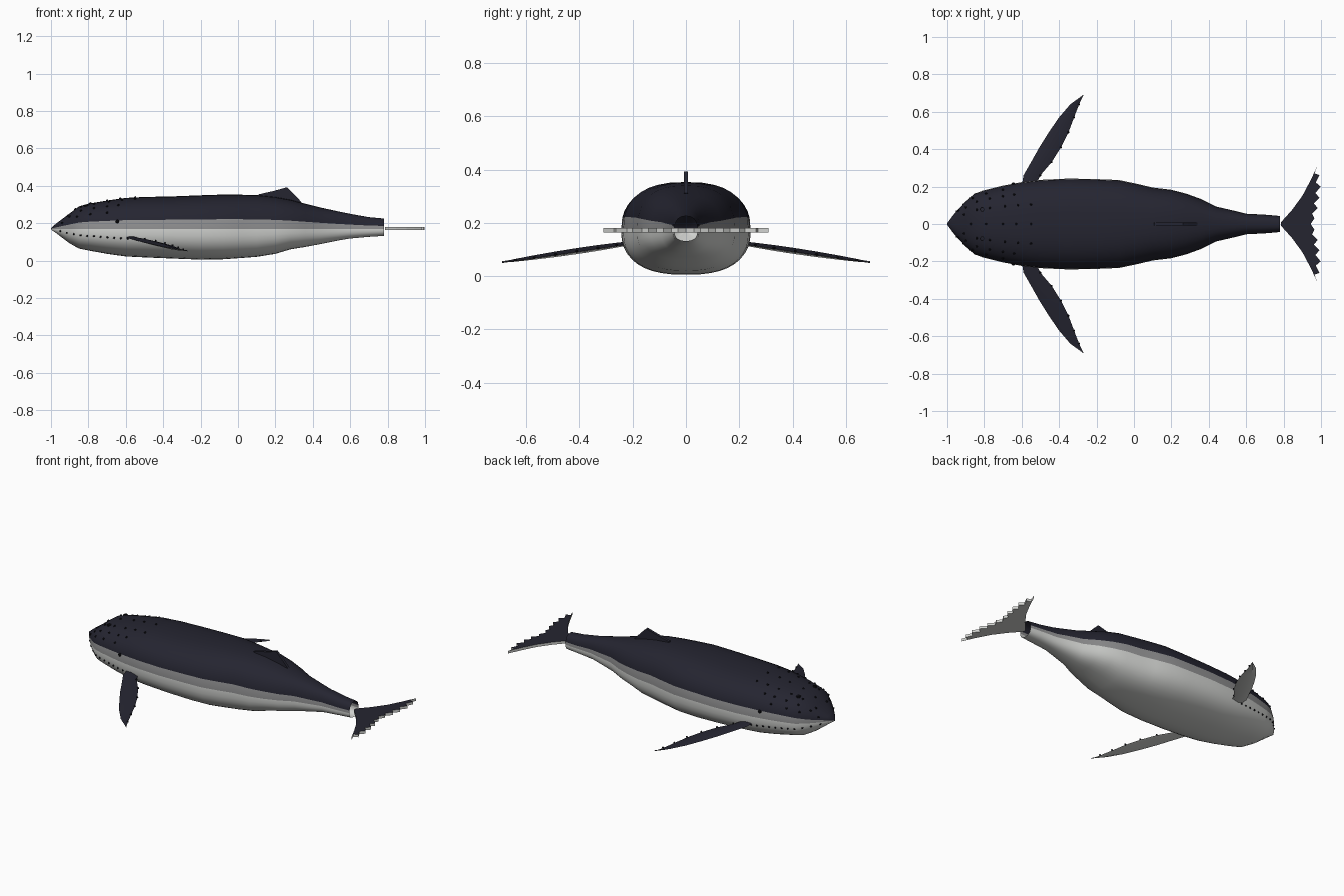
import bpy, bmesh, math
from mathutils import Vector

if "Cube" in bpy.data.objects:
    bpy.data.objects.remove(bpy.data.objects["Cube"])


def material(name, rgb):
    m = bpy.data.materials.new(name)
    m.diffuse_color = (*rgb, 1)
    m.use_nodes = True
    m.node_tree.nodes["Principled BSDF"].inputs["Base Color"].default_value = m.diffuse_color
    return m


DARK = material("dark_slate", (0.018, 0.018, 0.03))
GREY = material("mid_grey", (0.28, 0.28, 0.285))
LIGHT = material("belly_white", (0.65, 0.66, 0.64))
BLACK = material("near_black", (0.006, 0.006, 0.009))


def make(name, bm, mats, smooth=None):
    bmesh.ops.recalc_face_normals(bm, faces=bm.faces)
    me = bpy.data.meshes.new(name)
    bm.to_mesh(me)
    bm.free()
    for m in mats:
        me.materials.append(m)
    ob = bpy.data.objects.new(name, me)
    bpy.context.collection.objects.link(ob)
    if smooth:
        bpy.ops.object.select_all(action='DESELECT')
        ob.select_set(True)
        bpy.context.view_layer.objects.active = ob
        bpy.ops.object.shade_smooth_by_angle(angle=math.radians(smooth))
    return ob


# Body stations: x, half width, belly height, back height
MID = 0.17
STATIONS = [
    (-1.0, .004, .166, .174), (-.97, .045, .145, .2), (-.94, .08, .122, .222),
    (-.9, .122, .092, .252), (-.85, .163, .064, .29), (-.8, .18, .054, .304),
    (-.7, .205, .036, .321), (-.6, .224, .022, .335), (-.5, .236, .017, .34),
    (-.35, .243, .011, .343), (-.2, .24, .005, .349), (-.08, .235, .007, .353),
    (.02, .214, .014, .352), (.1, .195, .02, .35), (.2, .183, .036, .34),
    (.28, .162, .06, .325), (.36, .133, .073, .304), (.44, .093, .088, .284),
    (.54, .07, .108, .262), (.6, .055, .118, .25), (.7, .05, .127, .232),
    (.78, .043, .132, .225)]


def body_point(x, deg):
    """Skin point at x; 0 = left side, 90 = back, 180 = right side, 270 = belly."""
    for s, e in zip(STATIONS, STATIONS[1:]):
        if x <= e[0]:
            break
    t = (x - s[0]) / (e[0] - s[0])
    w, lo, hi = (s[i] + (e[i] - s[i]) * t for i in (1, 2, 3))
    c, n = math.cos(math.radians(deg)), math.sin(math.radians(deg))
    y = math.copysign(abs(c) ** 0.8, c) * w
    z = abs(n) ** 0.8 * ((hi - MID) if n > 0 else (lo - MID))
    return Vector((x, y, MID + z))


# Body: open tube with dark back, grey side band and pale belly
half = [0, 11.75, 20, 29, 38, 48, 58, 68, 79]
upper = half + [90] + [180 - a for a in reversed(half)]
lower = [180 + 180 * i / 20 for i in range(1, 20)]
angles = upper + lower
bm = bmesh.new()
rings = [[bm.verts.new(body_point(s[0], a)) for a in angles] for s in STATIONS]
last = len(upper) - 1
for r0, r1 in zip(rings, rings[1:]):
    for i in range(len(angles)):
        j = (i + 1) % len(angles)
        f = bm.faces.new((r0[i], r0[j], r1[j], r1[i]))
        f.material_index = 2 if i >= last else 1 if i in (0, last - 1) else 0
bm.faces.new(rings[0])
make("body", bm, [DARK, GREY, LIGHT], 50)


# Dorsal fin: thin upright plate
def plate(name, outline, offset, mats, rule):
    bm = bmesh.new()
    off = Vector(offset)
    a = [bm.verts.new(Vector(p) - off) for p in outline]
    b = [bm.verts.new(Vector(p) + off) for p in outline]
    bm.faces.new(a)
    bm.faces.new(b)
    for i in range(len(a)):
        j = (i + 1) % len(a)
        bm.faces.new((a[i], a[j], b[j], b[i]))
    bmesh.ops.recalc_face_normals(bm, faces=bm.faces)
    bm.normal_update()
    for f in bm.faces:
        f.material_index = rule(f)
    return make(name, bm, mats)


plate("dorsal_fin", [(.1, 0, .33), (.11, 0, .354), (.19, 0, .372), (.262, 0, .392),
                     (.285, 0, .37), (.34, 0, .312), (.32, 0, .295)],
      (0, .008, 0), [DARK], lambda f: 0)

# Tail flukes: flat plate with ragged trailing edge, dark above and pale below
side = [(.845, .075), (.9, .15), (.945, .235), (.98, .31), (.965, .27), (.992, .262),
        (.972, .222), (.998, .2), (.97, .165), (.992, .14), (.962, .11), (.982, .085),
        (.952, .055), (.965, .03)]
outline = [(.785, .008)] + side + [(.945, 0)]
outline += [(x, -y) for x, y in reversed(side)] + [(.785, -.008)]
plate("tail_flukes", [(x, y, .172) for x, y in outline], (0, 0, .008),
      [DARK, LIGHT], lambda f: 0 if f.normal.z > .5 else 1)


def add_ball(bm, p, r):
    q = bmesh.ops.create_icosphere(bm, subdivisions=1, radius=r)
    bmesh.ops.translate(bm, verts=q["verts"], vec=p)


# Flippers: lens section, front edge x, rear edge x, distance from centre
FLIPPER = [(-.6, -.53, .2), (-.59, -.5, .26), (-.55, -.44, .33), (-.505, -.39, .41),
           (-.455, -.35, .49), (-.4, -.32, .57), (-.34, -.293, .64), (-.272, -.268, .69)]


def flipper_z(y):
    return .122 - .07 * (y - .22) / .47


knobs = bmesh.new()
for name, sgn in (("left_flipper", 1), ("right_flipper", -1)):
    bm = bmesh.new()
    rows = []
    for a, b, y in FLIPPER:
        z, t = flipper_z(y), (b - a) * .09 + .001
        m = a + (b - a) * .45
        rows.append([bm.verts.new((px, y * sgn, pz)) for px, pz in
                     ((a, z + .004), (m, z + t), (b, z - .003), (m, z - t))])
    for r0, r1 in zip(rows, rows[1:]):
        for i in range(4):
            j = (i + 1) % 4
            f = bm.faces.new((r0[i], r0[j], r1[j], r1[i]))
            f.material_index = 0 if i < 2 else 1
    bm.faces.new(rows[0])
    bm.faces.new(rows[-1])
    make(name, bm, [DARK, LIGHT], 30)
    for a, b, y in FLIPPER[1:-1]:
        add_ball(knobs, (b, y * sgn, flipper_z(y)), .006)
make("flipper_knobs", knobs, [BLACK])

# Head knobs in rows, and a line of small knobs along each jaw
head, jaw, eyes = bmesh.new(), bmesh.new(), bmesh.new()
for x in (-.87, -.79, -.7, -.63, -.55):
    add_ball(head, body_point(x, 90), .007)
for m in (False, True):
    def flip(d):
        return 180 - d if m else d
    for deg, xs in ((68, (-.91, -.84, -.77, -.69, -.62, -.55)),
                    (48, (-.9, -.84, -.77, -.7, -.64)),
                    (30, (-.94, -.86, -.79, -.7))):
        for x in xs:
            add_ball(head, body_point(x, flip(deg)), .007)
    for i in range(11):
        x = -.95 + i * .036
        add_ball(jaw, body_point(x, flip(-13 - .3 * i)), .006)
    add_ball(eyes, body_point(-.645, flip(10)), .011)
make("head_knobs", head, [BLACK])
make("jaw_knobs", jaw, [BLACK])
make("eyes", eyes, [BLACK])

# Blowholes: small raised rings
bm = bmesh.new()
for deg in (69, 111):
    p = body_point(-.81, deg)
    ring = []
    for k in range(10):
        a = math.tau * k / 10
        d = Vector((math.cos(a), math.sin(a), 0))
        ring.append([bm.verts.new(p + d * r + Vector((0, 0, h)))
                     for r, h in ((.013, -.006), (.013, .004), (.008, .004), (.008, -.006))])
    for k in range(10):
        r0, r1 = ring[k], ring[(k + 1) % 10]
        for i in range(3):
            bm.faces.new((r0[i], r0[i + 1], r1[i + 1], r1[i]))
make("blowholes", bm, [BLACK])
